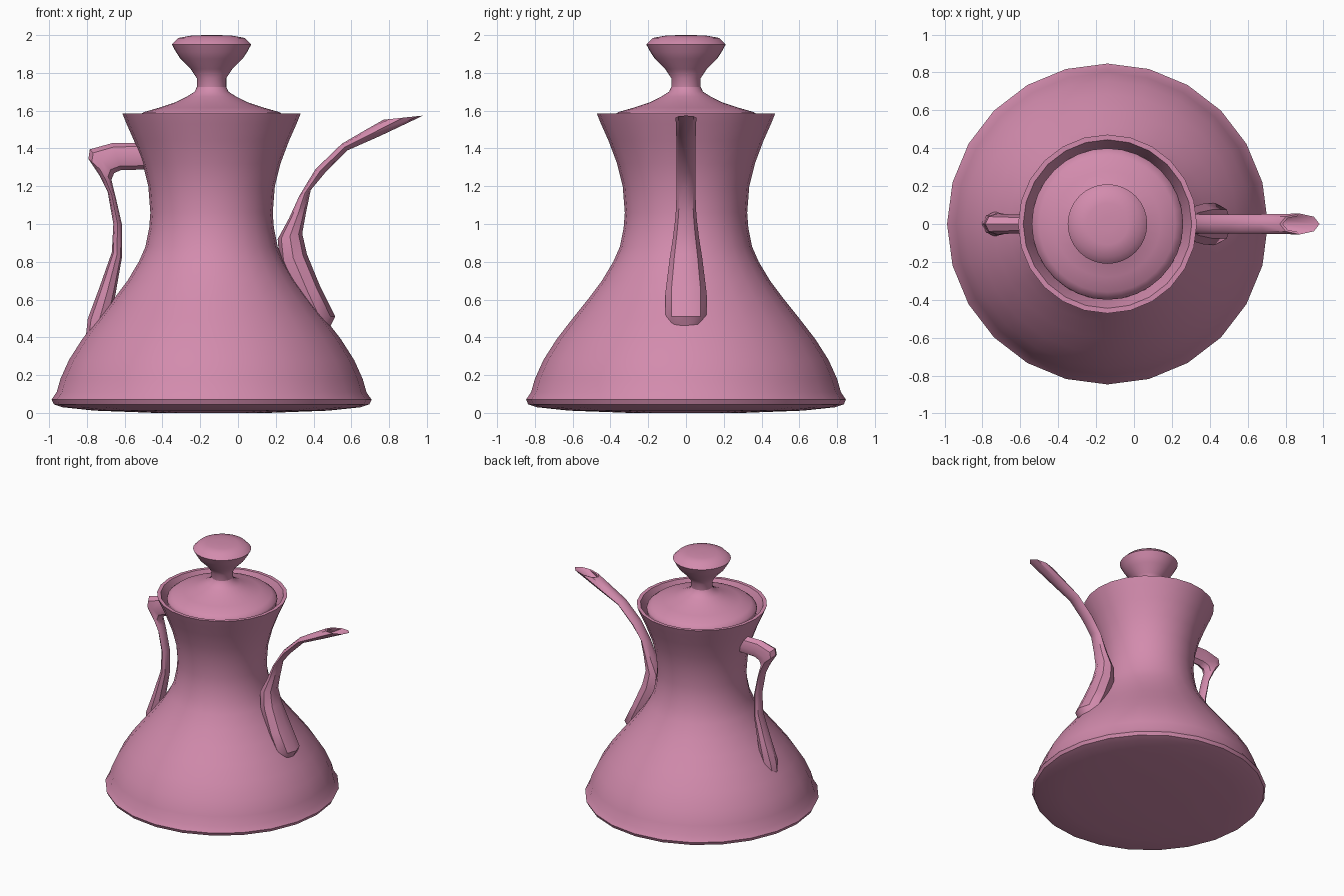
import bpy, bmesh, math
from mathutils import Vector

if "Cube" in bpy.data.objects:
    bpy.data.objects.remove(bpy.data.objects["Cube"], do_unlink=True)

CX = -0.14  # axis of the pot

pink = bpy.data.materials.new("rose pink")
pink.use_nodes = True
colour = (0.65, 0.26, 0.42, 1)
pink.diffuse_color = colour
pink.node_tree.nodes["Principled BSDF"].inputs["Base Color"].default_value = colour


def finish(name, bm, angle):
    bmesh.ops.recalc_face_normals(bm, faces=bm.faces)
    mesh = bpy.data.meshes.new(name)
    bm.to_mesh(mesh)
    bm.free()
    mesh.materials.append(pink)
    ob = bpy.data.objects.new(name, mesh)
    bpy.context.collection.objects.link(ob)
    bpy.ops.object.select_all(action='DESELECT')
    ob.select_set(True)
    bpy.context.view_layer.objects.active = ob
    bpy.ops.object.shade_smooth_by_angle(angle=math.radians(angle))
    return ob


def loft(name, rings, angle):
    """Skin a list of equal rings of points and cap both ends."""
    bm = bmesh.new()
    loops = [[bm.verts.new(p) for p in ring] for ring in rings]
    n = len(loops[0])
    for a, b in zip(loops, loops[1:]):
        for i in range(n):
            j = (i + 1) % n
            bm.faces.new((a[i], a[j], b[j], b[i]))
    bm.faces.new(loops[0])
    bm.faces.new(loops[-1])
    return finish(name, bm, angle)


def lathe(name, profile, sides, angle=35):
    turns = [2 * math.pi * i / sides for i in range(sides)]
    rings = [[(CX + r * math.cos(t), r * math.sin(t), z) for t in turns]
             for r, z in profile]
    return loft(name, rings, angle)


def section(ax, az, bx, bz, w, sides):
    """Oval between two points of the side outline, w = half width in y."""
    a, b = Vector((ax, 0, az)), Vector((bx, 0, bz))
    mid, half = (a + b) / 2, (b - a) / 2
    turns = [2 * math.pi * i / sides for i in range(sides)]
    return [mid + half * math.cos(t) + Vector((0, w * math.sin(t), 0)) for t in turns]


# Flared body with a slightly domed base and a hollow neck
lathe("body", [
    (0.30, 0.0), (0.62, 0.012), (0.79, 0.03), (0.835, 0.045), (0.847, 0.07),
    (0.82, 0.11), (0.80, 0.18), (0.755, 0.28), (0.685, 0.39), (0.60, 0.50),
    (0.52, 0.60), (0.445, 0.70), (0.385, 0.80), (0.35, 0.88), (0.33, 0.98),
    (0.324, 1.06), (0.335, 1.20), (0.365, 1.32), (0.41, 1.44), (0.45, 1.53),
    (0.472, 1.585), (0.445, 1.585), (0.425, 1.54), (0.40, 1.47)], 24)

# Domed lid
lathe("lid", [
    (0.385, 1.48), (0.40, 1.55), (0.395, 1.565), (0.36, 1.592), (0.28, 1.615),
    (0.19, 1.645), (0.13, 1.675), (0.09, 1.70), (0.078, 1.725)], 32)

# Knob on the lid
lathe("lid_knob", [
    (0.078, 1.70), (0.078, 1.772), (0.11, 1.82), (0.165, 1.875), (0.188, 1.91),
    (0.21, 1.95), (0.175, 1.985), (0.11, 1.997), (0.04, 2.0)], 32)

# Spout, swollen at the foot and cut level at the lip
spout = [section(*s, 8) for s in [
    (0.38, 0.42, 0.485, 0.452, 0.08), (0.34, 0.52, 0.515, 0.51, 0.11),
    (0.30, 0.62, 0.435, 0.67, 0.108), (0.22, 0.80, 0.365, 0.84, 0.086),
    (0.21, 0.92, 0.34, 0.95, 0.068), (0.27, 1.03, 0.36, 1.06, 0.055),
    (0.325, 1.15, 0.385, 1.18, 0.05), (0.41, 1.29, 0.46, 1.27, 0.05),
    (0.55, 1.425, 0.58, 1.39, 0.05), (0.67, 1.495, 0.75, 1.465, 0.052),
    (0.77, 1.552, 0.98, 1.574, 0.055), (0.785, 1.55, 0.965, 1.568, 0.044),
    (0.74, 1.50, 0.80, 1.495, 0.035), (0.64, 1.46, 0.66, 1.44, 0.03)]]
loft("spout", spout, 40)

# Handle, a hooked grip tapering down to the body
handle = [section(*s, 8) for s in [
    (-0.44, 1.43, -0.44, 1.29, 0.05), (-0.66, 1.43, -0.62, 1.285, 0.05),
    (-0.785, 1.395, -0.655, 1.27, 0.055), (-0.792, 1.345, -0.67, 1.235, 0.055),
    (-0.735, 1.26, -0.662, 1.20, 0.05), (-0.69, 1.17, -0.647, 1.14, 0.045),
    (-0.66, 1.0, -0.615, 1.0, 0.042), (-0.668, 0.85, -0.615, 0.82, 0.045),
    (-0.735, 0.66, -0.65, 0.62, 0.055), (-0.795, 0.50, -0.68, 0.46, 0.065),
    (-0.805, 0.41, -0.70, 0.38, 0.05)]]
loft("handle", handle, 40)
